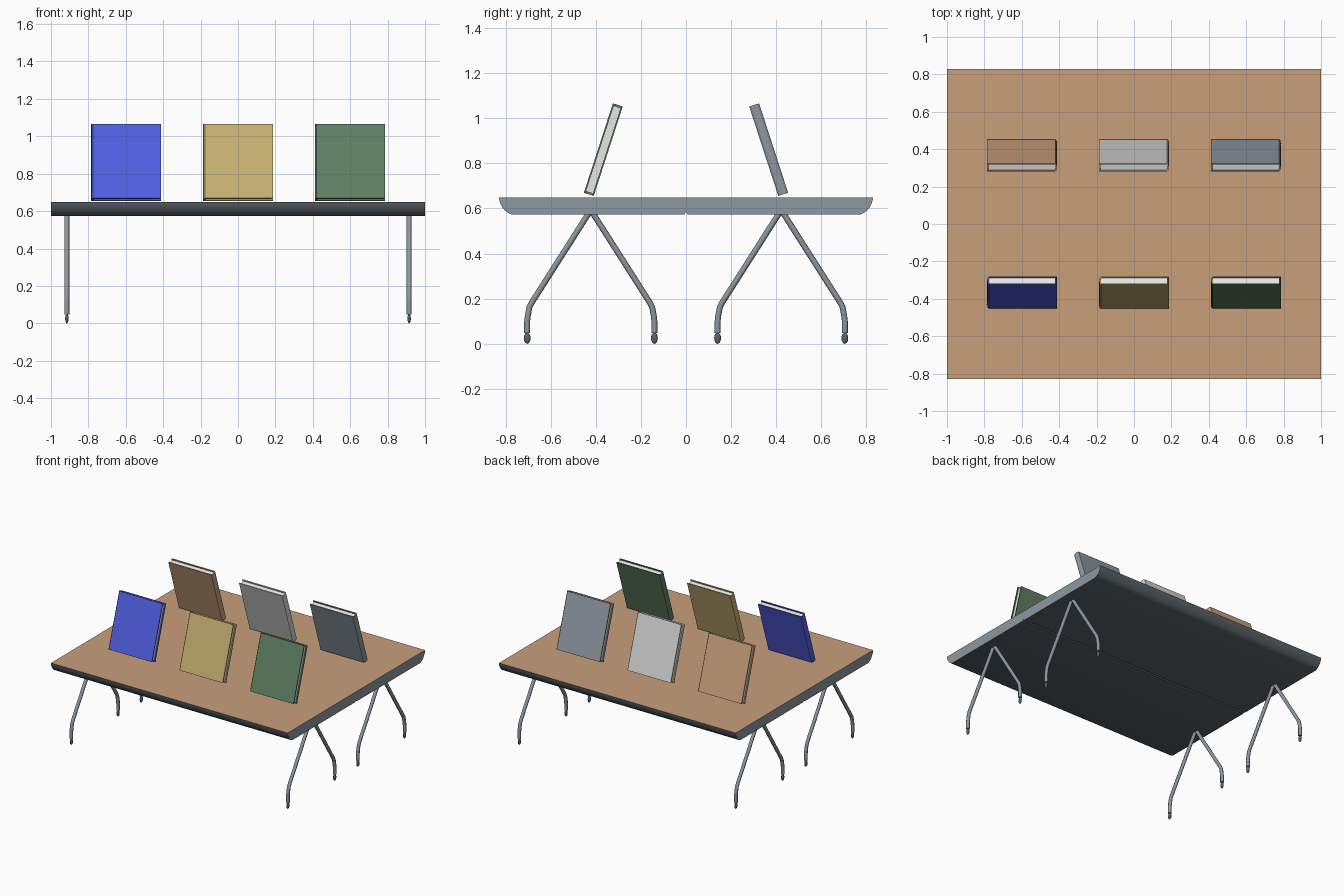
import bpy, bmesh, math
from mathutils import Matrix

if "Cube" in bpy.data.objects:
    bpy.data.objects.remove(bpy.data.objects["Cube"])


def material(name, rgb):
    lin = [((c / 255 + 0.055) / 1.055) ** 2.4 for c in rgb]
    m = bpy.data.materials.new(name)
    m.diffuse_color = (*lin, 1)
    m.use_nodes = True
    m.node_tree.nodes["Principled BSDF"].inputs["Base Color"].default_value = m.diffuse_color
    return m


WOOD = material("wood brown", (200, 160, 123))
SLATE = material("slate grey", (140, 152, 160))
DARK = material("dark grey", (90, 98, 104))
BLUE = material("blue", (80, 96, 228))
GOLD = material("gold", (197, 176, 113))
GREEN = material("green", (95, 129, 99))
LIGHT = material("light grey", (210, 210, 210))
PAPER = material("paper white", (236, 236, 235))


def smooth(ob, angle=35):
    bpy.ops.object.select_all(action='DESELECT')
    ob.select_set(True)
    bpy.context.view_layer.objects.active = ob
    bpy.ops.object.shade_smooth_by_angle(angle=math.radians(angle))


def prism(name, profile, length, axis, mats):
    """Extrude a closed 2D profile, centred, along x (profile = y,z) or z (profile = x,y)."""
    bm = bmesh.new()
    h = length / 2
    place = (lambda a, b, s: (s, a, b)) if axis == 'x' else (lambda a, b, s: (a, b, s))
    ends = [[bm.verts.new(place(a, b, s)) for a, b in profile] for s in (-h, h)]
    bm.faces.new(ends[0])
    bm.faces.new(ends[1])
    n = len(profile)
    for i in range(n):
        j = (i + 1) % n
        bm.faces.new((ends[0][i], ends[0][j], ends[1][j], ends[1][i]))
    bmesh.ops.recalc_face_normals(bm, faces=bm.faces)
    me = bpy.data.meshes.new(name)
    bm.to_mesh(me)
    bm.free()
    ob = bpy.data.objects.new(name, me)
    bpy.context.collection.objects.link(ob)
    for m in mats:
        me.materials.append(m)
    return ob


# Table top: rounded under-edges front and back, small groove under the middle
TOP, BOTTOM = 0.649, 0.573
edge = [(0.829, TOP), (0.827, 0.634), (0.821, 0.617), (0.812, 0.602),
        (0.801, 0.589), (0.788, 0.58), (0.772, BOTTOM)]
half = edge + [(0.008, BOTTOM)]
profile = half + [(0, 0.583)] + [(-y, z) for y, z in reversed(half)]
table = prism("table_top", profile, 2.0, 'x', [SLATE, WOOD, DARK])
for p in table.data.polygons:      # wood top, slate ends, dark rim and underside
    if p.normal.z > 0.9:
        p.material_index = 1
    elif abs(p.normal.x) < 0.5:
        p.material_index = 2
smooth(table)


# Bent tube legs with small rounded feet
LEG = [(0.0, 0.593), (0.262, 0.182), (0.272, 0.162), (0.279, 0.125), (0.282, 0.10), (0.282, 0.048)]


def leg(x, yc, side):
    cu = bpy.data.curves.new("leg", 'CURVE')
    cu.dimensions = '3D'
    cu.bevel_depth = 0.0130
    cu.bevel_resolution = 2
    cu.use_fill_caps = True
    sp = cu.splines.new('POLY')
    sp.points.add(len(LEG) - 1)
    for pt, (y, z) in zip(sp.points, LEG):
        pt.co = (x, yc + side * y, z, 1)
    ob = bpy.data.objects.new("leg", cu)
    bpy.context.collection.objects.link(ob)
    bpy.ops.object.select_all(action='DESELECT')
    ob.select_set(True)
    bpy.context.view_layer.objects.active = ob
    bpy.ops.object.convert(target='MESH')
    ob = bpy.context.view_layer.objects.active
    ob.data.materials.clear()
    ob.data.materials.append(SLATE)
    smooth(ob, 50)

    me = bpy.data.meshes.new("foot")
    bm = bmesh.new()
    bmesh.ops.create_uvsphere(bm, u_segments=16, v_segments=10, radius=1,
                              matrix=Matrix.Diagonal((0.009, 0.015, 0.025, 1)))
    bm.to_mesh(me)
    bm.free()
    me.materials.append(DARK)
    foot = bpy.data.objects.new("foot", me)
    foot.location = (x, yc + side * 0.282, 0.025)
    bpy.context.collection.objects.link(foot)
    smooth(foot, 60)


for x in (-0.915, 0.915):
    for yc in (-0.422, 0.422):
        for side in (-1, 1):
            leg(x, yc, side)

# Books: folded cover with a rounded spine around an inset page block
W, T, H, C = 0.187, 0.023, 0.417, 0.007
outer = [(W, -T), (-W + 0.010, -T), (-W + 0.003, -T + 0.008), (-W, 0)]
inner = [(W, -T + C), (-W + 0.014, -T + C), (-W + 0.010, -T + 0.013), (-W + 0.008, 0)]


def mirrored(pts):
    return pts + [(x, -y) for x, y in reversed(pts[:-1])]


def book(x, row, mat):
    cover = prism("book_cover", mirrored(outer) + mirrored(inner)[::-1], H, 'z', [mat])
    block = [(W - 0.008, -T + C)] + inner[1:]
    pages = prism("book_pages", mirrored(block), H - 0.018, 'z', [PAPER])
    for ob in (cover, pages):
        ob.location = (x, row * 0.3665, 0.8605)
        ob.rotation_euler = (math.radians(-18), 0, math.pi if row > 0 else 0)
        smooth(ob, 28)


for row, mats in ((-1, (BLUE, GOLD, GREEN)), (1, (WOOD, LIGHT, SLATE))):
    for x, mat in zip((-0.598, 0, 0.598), mats):
        book(x, row, mat)
